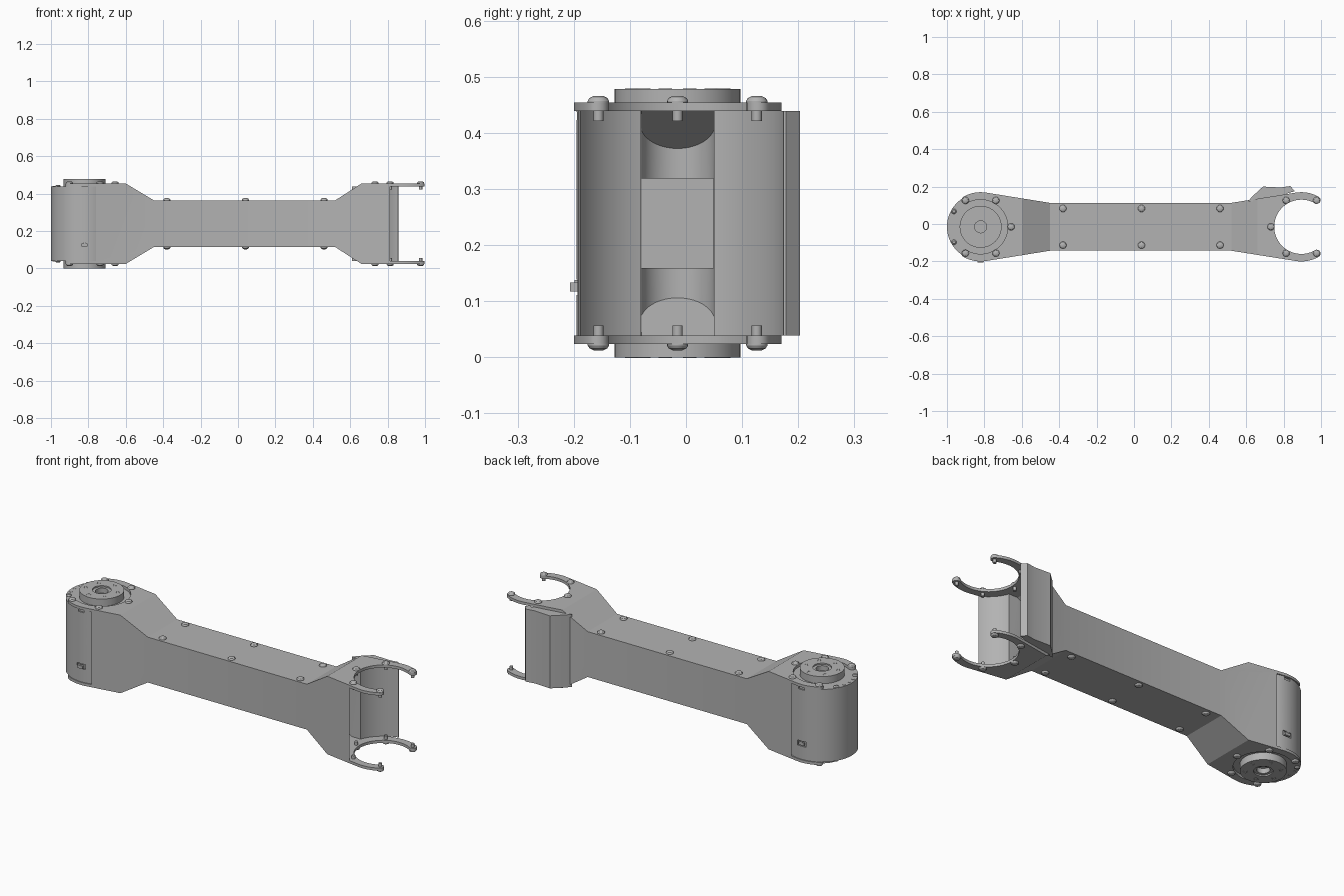
import bpy, bmesh
from math import sin, cos, pi, radians, degrees
from mathutils import Matrix, Vector

if "Cube" in bpy.data.objects:
    bpy.data.objects.remove(bpy.data.objects["Cube"])

CY = -0.015                 # centre line of the arm
JOINT, FORK = -0.82, 0.895  # pivot centres
LOW, HIGH = 0.04, 0.44      # inside faces of the fork plates
MID = 0.24

grey = bpy.data.materials.new("plain_grey")
grey.use_nodes = True
COLOR = (0.45, 0.45, 0.45, 1)
grey.diffuse_color = COLOR
grey.node_tree.nodes["Principled BSDF"].inputs["Base Color"].default_value = COLOR


def finish(name, bm):
    bmesh.ops.recalc_face_normals(bm, faces=bm.faces)
    mesh = bpy.data.meshes.new(name)
    bm.to_mesh(mesh)
    bm.free()
    mesh.materials.append(grey)
    obj = bpy.data.objects.new(name, mesh)
    bpy.context.collection.objects.link(obj)
    return obj


def prism(name, points, lo, hi, axis="z"):
    """Extrude an outline along z, or an xz outline along y."""
    bm = bmesh.new()
    place = (lambda a, b: (a, b, lo)) if axis == "z" else (lambda a, b: (a, lo, b))
    face = bm.faces.new([bm.verts.new(place(*p)) for p in points])
    out = bmesh.ops.extrude_face_region(bm, geom=[face])
    move = Vector((0, 0, hi - lo) if axis == "z" else (0, hi - lo, 0))
    bmesh.ops.translate(bm, vec=move, verts=[v for v in out["geom"] if isinstance(v, bmesh.types.BMVert)])
    return finish(name, bm)


def arc(cx, cy, r, start, end, n):
    return [(cx + r * cos(radians(start + (end - start) * i / n)),
             cy + r * sin(radians(start + (end - start) * i / n))) for i in range(n + 1)]


def disc(name, x, y, r, lo, hi, n=64):
    return prism(name, arc(x, y, r, 0, 360 - 360 / n, n - 1), lo, hi)


def box(name, x0, x1, y0, y1, z0, z1):
    return prism(name, [(x0, y0), (x1, y0), (x1, y1), (x0, y1)], z0, z1)


def combine(obj, tool, operation="DIFFERENCE"):
    mod = obj.modifiers.new("cut", "BOOLEAN")
    mod.operation, mod.object, mod.solver = operation, tool, "EXACT"
    bpy.context.view_layer.objects.active = obj
    bpy.ops.object.modifier_apply(modifier=mod.name)
    bpy.data.objects.remove(tool)


def fork_outline(cx, side):
    """Open ring with rounded tips, running from the back edge to the front edge."""
    ring, tip = 0.165, 0.02
    pts = arc(0, 0, ring + tip, 99, 60, 10)
    pts += arc(ring * cos(pi / 3), ring * sin(pi / 3), tip, 60, -120, 8)[1:-1]
    pts += arc(0, 0, ring - tip, 60, 300, 48)
    pts += arc(ring * cos(pi / 3), -ring * sin(pi / 3), tip, 120, -60, 8)[1:-1]
    pts += arc(0, 0, ring + tip, -60, -99, 10)
    return [(cx + side * x, CY + y) for x, y in pts]


# Arm: plan outline crossed with the side profile
waist = 0.128
plan = [(-0.45, CY + waist), (0.52, CY + waist)] + fork_outline(FORK, 1)
plan += [(0.52, CY - waist), (-0.45, CY - waist)] + fork_outline(JOINT, -1)[::-1]
arm = prism("arm_body", plan, -0.1, 0.6)
half = [(-1.1, 0.215), (-0.6, 0.215), (-0.45, 0.125), (0.52, 0.125), (0.66, 0.215), (1.1, 0.215)]
profile = [(x, MID + z) for x, z in half] + [(x, MID - z) for x, z in reversed(half)]
combine(arm, prism("side_profile", profile, -0.5, 0.5, "y"), "INTERSECT")

# Rear cover beside the fork
cover = prism("rear_cover", [(0.61, 0.12), (0.63, 0.145), (0.69, 0.2), (0.785, 0.195),
                             (0.835, 0.203), (0.858, 0.178), (0.84, 0.13)], LOW, HIGH)

# Round clearance between the plates at both ends
combine(arm, disc("joint_clearance", JOINT, CY, 0.188, LOW, HIGH, 96))
combine(arm, disc("fork_clearance", FORK, CY, 0.193, LOW, HIGH, 96))
combine(cover, disc("cover_clearance", FORK, CY, 0.193, 0, 0.6, 96))

# Cable channel behind the fork
channel = prism("channel", [(0.8, CY - 0.065)] + arc(0.625, CY, 0.067, 285, 75, 24)
                + [(0.8, CY + 0.065)], LOW, HIGH)
taper = [(0.9, 0.2), (0.66, 0.2), (0.5, 0.095)]
combine(channel, prism("channel_taper", [(x, MID + z) for x, z in taper]
                       + [(x, MID - z) for x, z in reversed(taper)], -0.3, 0.3, "y"), "INTERSECT")
combine(arm, channel)
combine(arm, box("cable_slot", 0.3, 0.62, CY - 0.064, CY + 0.064, 0.16, 0.32))

# Joint motor housing
housing = disc("joint_housing", JOINT, CY, 0.18, LOW, HIGH, 96)
for s in (-1, 1):
    y = CY + s * 0.18
    combine(housing, box("top_notch", JOINT - 0.018, JOINT + 0.018, y - 0.008, y + 0.008, 0.424, 0.438))
    combine(housing, box("port", JOINT - 0.025, JOINT + 0.025, y - 0.008, y + 0.008, 0.112, 0.14))
    box("port_plug", JOINT - 0.016, JOINT + 0.016, y - 0.012, y + 0.003, 0.118, 0.134)
    box("port_pin", JOINT - 0.006, JOINT + 0.006, y - 0.004, y + 0.004, 0.132, 0.139)


def turned(name, x, y, z, up, rings, n=16):
    """Solid of revolution from (radius, height) pairs; up flips it."""
    bm = bmesh.new()
    loops = []
    for r, h in rings:
        loops.append([bm.verts.new((x + r * cos(2 * pi * i / n), y + r * sin(2 * pi * i / n), z + up * h))
                      for i in range(n)])
    for a, b in zip(loops, loops[1:]):
        for i in range(n):
            bm.faces.new((a[i], a[(i + 1) % n], b[(i + 1) % n], b[i]))
    bm.faces.new(loops[0])
    bm.faces.new(loops[-1])
    return finish(name, bm)


DOME = [(0.019, 0), (0.019, 0.003), (0.016, 0.008), (0.009, 0.0115)]
SHANK = [(0.009, -0.033), (0.009, 0)]

for up, label in ((1, "top"), (-1, "bottom")):
    # Output hub with stepped bore and bolt circle
    turned(label + "_hub", JOINT, CY, MID, up,
           [(0.112, 0.19), (0.112, 0.239), (0.047, 0.239), (0.047, 0.232), (0.032, 0.232), (0.032, 0.205)], 64)
    for i in range(6):
        a = radians(15 + 60 * i)
        turned(label + "_hub_bolt", JOINT + 0.085 * cos(a), CY + 0.085 * sin(a), MID + up * 0.239, up,
               [(0.012, -0.002), (0.012, 0.001), (0.006, 0.001), (0.006, -0.001)])

    # Plate screws around both forks
    for cx, side in ((JOINT, -1), (FORK, 1)):
        for ang in (60, 120, 180, 240, 300):
            x = cx + side * 0.163 * cos(radians(ang))
            y = CY + 0.163 * sin(radians(ang))
            turned(label + "_fork_screw", x, y, MID + up * 0.215, up, SHANK + DOME)

    # Screws along the straight beam
    for x in (-0.38, 0.04, 0.46):
        for y in (-0.098, 0.098):
            turned(label + "_beam_screw", x, CY + y, MID + up * 0.125, up, DOME)

    # Small screws and rivets on the exposed housing rim
    for ang in (150, 210):
        turned(label + "_rim_screw", JOINT + 0.165 * cos(radians(ang)), CY + 0.165 * sin(radians(ang)),
               MID + up * 0.2, up, [(0.014, -0.005), (0.014, 0.002), (0.008, 0.008)])
    for ang in (166, 180, 194):
        turned(label + "_rim_rivet", JOINT + 0.165 * cos(radians(ang)), CY + 0.165 * sin(radians(ang)),
               MID + up * 0.2, up, [(0.007, -0.005), (0.007, 0.002)], 12)

# Smooth curved faces, keep hard edges, drop the model exactly on the ground
bpy.ops.object.select_all(action="DESELECT")
for obj in bpy.context.collection.objects:
    if obj.type == "MESH" and obj.data.materials and obj.data.materials[0] == grey:
        obj.data.transform(Matrix.Translation((0, 0, -0.001)))
        obj.select_set(True)
        bpy.context.view_layer.objects.active = obj
bpy.ops.object.shade_smooth_by_angle(angle=radians(30))
